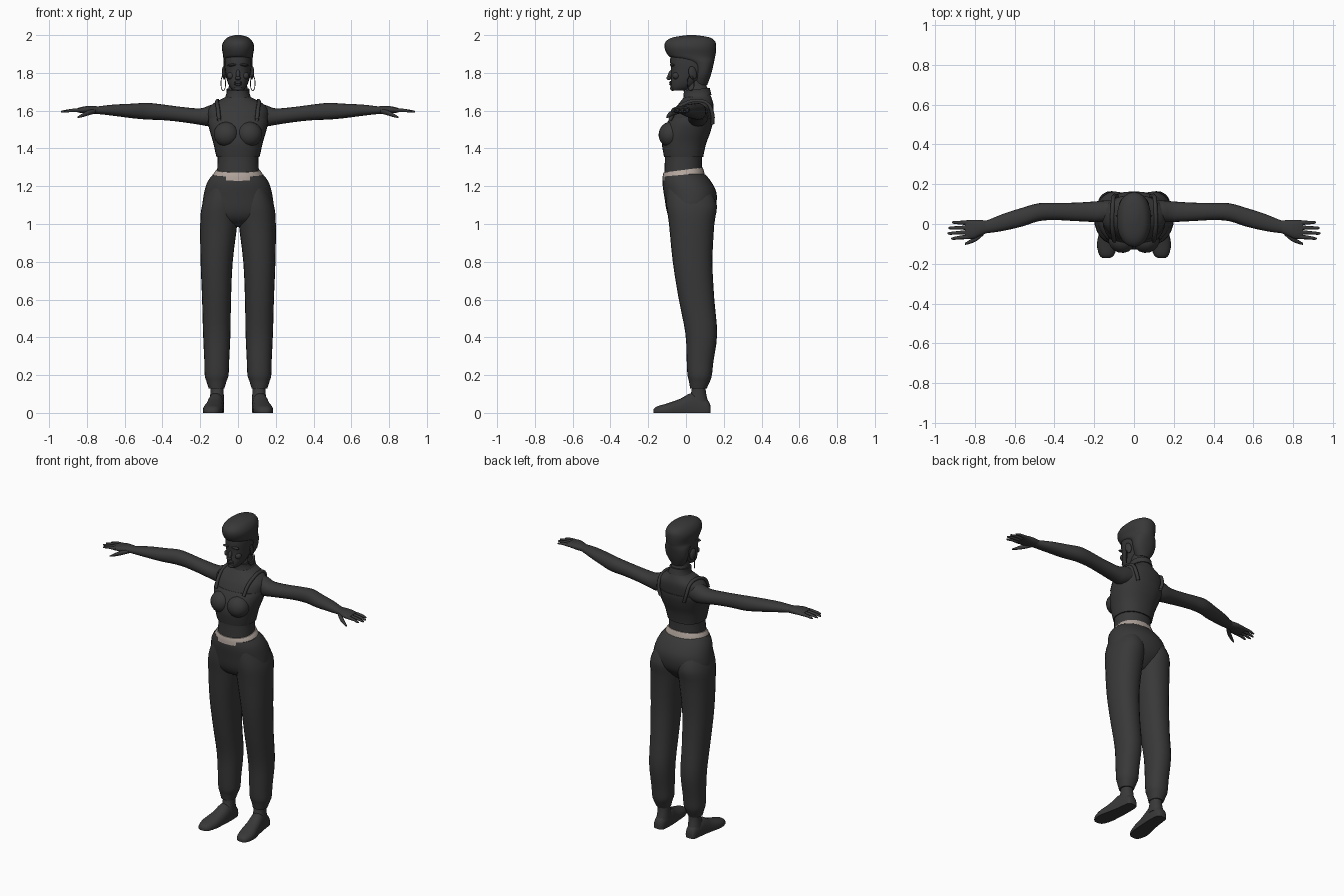
import bpy
import bmesh
from math import cos, sin, pi, radians
from mathutils import Vector

default_cube = bpy.data.objects.get("Cube")
if default_cube:
    bpy.data.objects.remove(default_cube, do_unlink=True)


def make_material(name, colour):
    material = bpy.data.materials.new(name)
    material.use_nodes = True
    material.diffuse_color = colour
    material.node_tree.nodes["Principled BSDF"].inputs["Base Color"].default_value = colour
    return material


charcoal = make_material("charcoal", (0.04, 0.04, 0.04, 1))
beige = make_material("beige", (0.45, 0.38, 0.34, 1))


def finish(name, bm, material, angle=50):
    """Turn a bmesh into a smooth shaded, named object."""
    bmesh.ops.recalc_face_normals(bm, faces=bm.faces)
    mesh = bpy.data.meshes.new(name)
    bm.to_mesh(mesh)
    bm.free()
    mesh.materials.append(material)
    obj = bpy.data.objects.new(name, mesh)
    bpy.context.collection.objects.link(obj)
    bpy.ops.object.select_all(action="DESELECT")
    obj.select_set(True)
    bpy.context.view_layer.objects.active = obj
    bpy.ops.object.shade_smooth_by_angle(angle=radians(angle))
    return obj


def smooth_rings(rings, steps):
    """Catmull-Rom interpolation between the given cross-sections."""
    rows = [Vector(r) for r in rings]
    result = []
    for i in range(len(rows) - 1):
        b, c = rows[i], rows[i + 1]
        a, d = rows[max(i - 1, 0)], rows[min(i + 2, len(rows) - 1)]
        for k in range(steps):
            t = k / steps
            result.append(b + ((c - a) * t + (2 * a - 5 * b + 4 * c - d) * t * t
                               + (3 * b - a - 3 * c + d) * t * t * t) / 2)
    return result + [rows[-1]]


def loft(name, axis, rings, material=charcoal, side=1, power=2.2, tilt=0, sides=20, steps=3):
    """Rings are (position on axis, low u, high u, low v, high v)."""
    bm = bmesh.new()
    loops = []
    for t, u0, u1, v0, v1 in smooth_rings(rings, steps):
        loop = []
        for i in range(sides):
            c, s = cos(2 * pi * i / sides), sin(2 * pi * i / sides)
            c = abs(c) ** (2 / power) * (1 if c > 0 else -1)
            s = abs(s) ** (2 / power) * (1 if s > 0 else -1)
            u = (u0 + u1 + (u1 - u0) * c) / 2
            v = (v0 + v1 + (v1 - v0) * s) / 2
            x, y, z = {"X": (t, u, v), "Y": (u, t, v), "Z": (u, v, t + tilt * v)}[axis]
            loop.append(bm.verts.new((x * side, y, max(z, 0))))
        loops.append(loop)
    for low, high in zip(loops, loops[1:]):
        for i in range(sides):
            j = (i + 1) % sides
            bm.faces.new((low[i], low[j], high[j], high[i]))
    bm.faces.new(loops[0])
    bm.faces.new(loops[-1])
    return finish(name, bm, material)


def centred(rows):
    """Expand (z, half width, front, back) to symmetric rings."""
    return [(z, -w, w, front, back) for z, w, front, back in rows]


def ball(name, place, size, turn=(0, 0, 0)):
    bm = bmesh.new()
    bmesh.ops.create_uvsphere(bm, u_segments=16, v_segments=10, radius=1)
    obj = finish(name, bm, charcoal)
    obj.location, obj.scale, obj.rotation_euler = place, size, turn
    return obj


def tube(name, points, radius, closed=False):
    curve = bpy.data.curves.new(name, "CURVE")
    curve.dimensions = "3D"
    curve.bevel_depth, curve.bevel_resolution = radius, 1
    curve.resolution_u = 4
    spline = curve.splines.new("BEZIER")
    spline.bezier_points.add(len(points) - 1)
    spline.use_cyclic_u = closed
    for knot, point in zip(spline.bezier_points, points):
        knot.co = point
        knot.handle_left_type = knot.handle_right_type = "AUTO"
    curve.materials.append(charcoal)
    obj = bpy.data.objects.new(name, curve)
    bpy.context.collection.objects.link(obj)


# Torso and neck
loft("torso", "Z", centred([
    (1.25, .112, -.115, .085), (1.37, .108, -.112, .085), (1.43, .122, -.12, .10),
    (1.48, .138, -.11, .12), (1.54, .155, -.092, .137), (1.60, .16, -.065, .145),
    (1.635, .135, -.04, .145), (1.66, .09, -.02, .138), (1.68, .06, -.006, .13),
    (1.72, .05, 0, .113), (1.76, .045, 0, .1)]), sides=28)

# Cropped top with shoulder straps
loft("cropped_top", "Z", centred([
    (1.355, .114, -.116, .092), (1.375, .119, -.12, .095), (1.43, .131, -.128, .108),
    (1.48, .146, -.122, .127), (1.53, .158, -.103, .141), (1.56, .158, -.085, .144)]),
    power=2.3, sides=28)

# High collar
loft("collar", "Z", centred([
    (1.67, .066, -.014, .135), (1.69, .06, -.012, .13), (1.708, .06, -.012, .126)]), tilt=.1)

# Belt and trouser seat
loft("belt", "Z", centred([
    (1.245, .137, -.125, .1), (1.27, .128, -.123, .094), (1.288, .116, -.119, .089)]),
    beige, tilt=.13, sides=28)
loft("trouser_seat", "Z", centred([
    (1.262, .134, -.122, .092), (1.22, .163, -.124, .128), (1.15, .182, -.114, .162),
    (1.07, .185, -.1, .155), (1.02, .13, -.07, .12), (.985, .05, -.01, .08)]),
    tilt=.09, sides=28)

# Head, hair and face
loft("head", "Z", centred([
    (1.706, .026, -.074, -.01), (1.725, .043, -.081, .04), (1.76, .058, -.08, .08),
    (1.81, .068, -.078, .12), (1.86, .072, -.084, .13), (1.91, .07, -.08, .13)]))
loft("hair", "Z", centred([
    (1.735, .04, .04, .112), (1.79, .07, .045, .132), (1.85, .077, .025, .147),
    (1.88, .078, -.075, .153), (1.90, .08, -.1, .157), (1.935, .086, -.114, .16),
    (1.965, .077, -.108, .155), (1.988, .055, -.07, .125), (2.0, .015, .01, .05)]), sides=24)
ball("nose", (0, -.083, 1.79), (.011, .013, .03), (-.35, 0, 0))
ball("nose_tip", (0, -.091, 1.772), (.015, .013, .01))
for lip, height in (("upper_lip", 1.75), ("lower_lip", 1.74)):
    ball(lip, (0, -.079, height), (.022, .01, .007))
ball("chin", (0, -.07, 1.718), (.022, .014, .013))

for side, label in ((1, "left"), (-1, "right")):
    # Facial details, ears and hoop earrings
    ball(label + "_brow", (side * .03, -.072, 1.842), (.026, .014, .007), (0, side * .1, 0))
    ball(label + "_cheek", (side * .038, -.052, 1.785), (.02, .02, .02))
    ball(label + "_ear", (side * .074, .035, 1.80), (.01, .022, .036), (.25, 0, side * .3))
    tube(label + "_earring", [(side * (.078 + .012 * sin(k * pi / 4)), .025 + .018 * sin(k * pi / 4),
                               1.745 + .04 * cos(k * pi / 4)) for k in range(8)], .002, True)

    # Bust and straps
    ball(label + "_bust", (side * .062, -.085, 1.475), (.067, .06, .066), (-.2, 0, side * .25))
    tube(label + "_strap", [(side * x, y, z) for x, y, z in (
        (.10, -.085, 1.55), (.105, -.052, 1.605), (.11, .0, 1.64), (.108, .06, 1.652),
        (.105, .115, 1.635), (.10, .14, 1.58), (.085, .14, 1.53))], .011)

    # Trouser legs gathered at the cuff
    loft(label + "_trouser_leg", "Z", [
        (1.2, .02, .15, -.1, .12), (1.1, .0, .19, -.103, .163), (1.0, .004, .2, -.09, .15),
        (.8, .028, .198, -.07, .14), (.6, .037, .19, -.038, .15), (.42, .04, .185, -.003, .165),
        (.27, .047, .178, .004, .145), (.2, .05, .176, .008, .137),
        (.17, .06, .168, .015, .128), (.13, .072, .155, .022, .11)], side=side, sides=24)

    # Ankle and foot
    loft(label + "_ankle", "Z", [
        (.16, .078, .148, .03, .105), (.11, .076, .146, .028, .105),
        (.05, .073, .152, .0, .12)], side=side)
    loft(label + "_foot", "Y", [
        (-.172, .122, .155, -.01, .018), (-.155, .1, .175, -.02, .034),
        (-.1, .082, .186, -.025, .05), (-.03, .077, .172, -.04, .075),
        (.03, .074, .16, -.05, .105), (.09, .075, .152, -.05, .085),
        (.12, .082, .146, -.03, .06), (.13, .095, .135, -.02, .035)], side=side, power=2.4)

    # Arm, from shoulder to wrist
    loft(label + "_arm", "X", [
        (.09, .02, .12, 1.53, 1.64), (.15, .01, .118, 1.517, 1.628), (.2, .01, .113, 1.525, 1.612),
        (.3, .015, .107, 1.54, 1.62), (.4, .02, .106, 1.55, 1.633), (.48, .014, .104, 1.553, 1.641),
        (.56, -.012, .082, 1.56, 1.637), (.66, -.035, .05, 1.573, 1.632),
        (.74, -.046, .018, 1.582, 1.623), (.79, -.05, .01, 1.584, 1.62)], side=side)

    # Hand with four fingers and a thumb
    loft(label + "_palm", "X", [
        (.73, -.042, .015, 1.585, 1.621), (.77, -.058, .02, 1.583, 1.625),
        (.81, -.075, .021, 1.586, 1.623), (.85, -.074, .018, 1.59, 1.614)], side=side)
    for finger, root, tip, reach in (("index", -.064, -.073, .918), ("middle", -.041, -.047, .936),
                                     ("ring", -.018, -.02, .933), ("little", .006, .008, .915)):
        middle = (root + tip) / 2
        loft(f"{label}_{finger}_finger", "X", [
            (.83, root - .012, root + .012, 1.592, 1.614),
            (.88, middle - .009, middle + .009, 1.593, 1.61),
            (reach - .01, tip - .007, tip + .007, 1.59, 1.602),
            (reach, tip - .003, tip + .003, 1.591, 1.598)], side=side, sides=10)
    loft(label + "_thumb", "X", [
        (.755, -.055, -.02, 1.585, 1.61), (.79, -.085, -.055, 1.575, 1.603),
        (.825, -.1, -.08, 1.565, 1.585), (.85, -.105, -.095, 1.56, 1.568)], side=side, sides=10)
